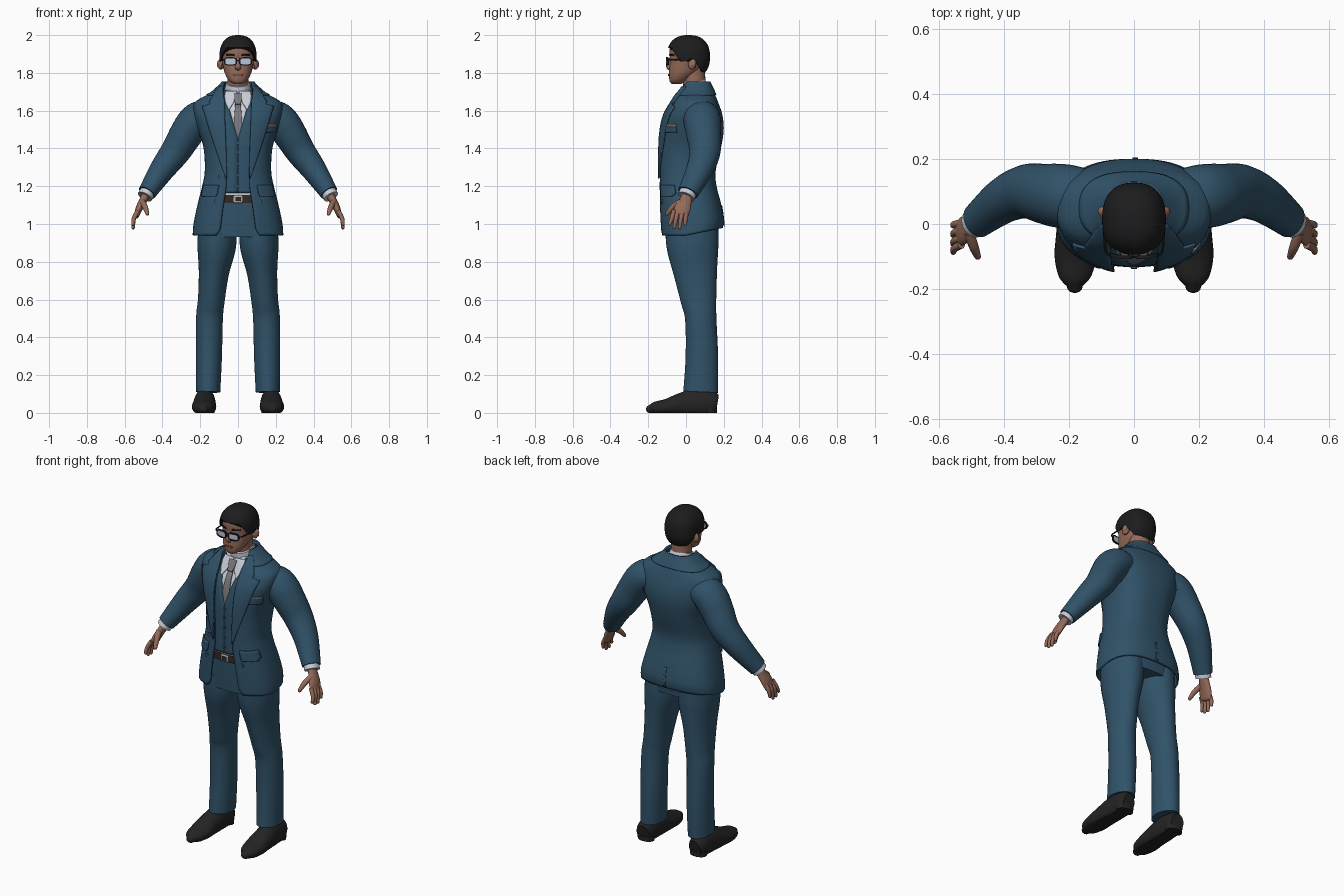
import bpy, bmesh, math
from mathutils import Vector

if "Cube" in bpy.data.objects:
    bpy.data.objects.remove(bpy.data.objects["Cube"])


def material(name, r, g, b):
    m = bpy.data.materials.new(name)
    m.diffuse_color = (r, g, b, 1)
    m.use_nodes = True
    m.node_tree.nodes["Principled BSDF"].inputs["Base Color"].default_value = m.diffuse_color
    return m


SUIT = material("suit_blue", .030, .085, .140)
SKIN = material("skin", .30, .145, .10)
HAIR = material("hair_black", .012, .012, .013)
SHOE = material("shoe_black", .018, .017, .017)
SHIRT = material("shirt_white", .58, .61, .68)
TIE = material("tie_grey", .19, .19, .205)
LENS = material("lens_pale_blue", .50, .58, .70)
BELT = material("belt_brown", .03, .022, .02)
METAL = material("buckle_grey", .45, .45, .45)
LIP = material("lip_brown", .20, .075, .06)


def smooth(keys, n=6):
    """Catmull-Rom interpolation of rows of numbers."""
    out = []
    for i in range(len(keys) - 1):
        a, b, c, d = (keys[max(i - 1, 0)], keys[i], keys[i + 1], keys[min(i + 2, len(keys) - 1)])
        for k in range(n):
            t = k / n
            out.append([.5 * (2 * q + (r - p) * t + (2 * p - 5 * q + 4 * r - s) * t * t
                              + (3 * q - p - 3 * r + s) * t ** 3) for p, q, r, s in zip(a, b, c, d)])
    return out + [list(keys[-1])]


def lerp(rows, z):
    """Linear lookup in rows sorted by their first number."""
    if z <= rows[0][0]:
        return rows[0][1:]
    for a, b in zip(rows, rows[1:]):
        if z <= b[0]:
            t = (z - a[0]) / (b[0] - a[0])
            return [p + (q - p) * t for p, q in zip(a[1:], b[1:])]
    return rows[-1][1:]


def skin(name, rings, mat, closed=True, cap=True, mirror=False, thick=0, offset=-1):
    """Join rings of points into one surface."""
    bm = bmesh.new()
    rv = [[bm.verts.new(p) for p in r] for r in rings]
    n = len(rv[0])
    for a, b in zip(rv, rv[1:]):
        for i in range(n if closed else n - 1):
            j = (i + 1) % n
            bm.faces.new((a[i], a[j], b[j], b[i]))
    if closed and cap:
        bm.faces.new(rv[0][::-1])
        bm.faces.new(rv[-1])
    me = bpy.data.meshes.new(name)
    bm.to_mesh(me)
    bm.free()
    me.materials.append(mat)
    ob = bpy.data.objects.new(name, me)
    bpy.context.collection.objects.link(ob)
    if thick:
        s = ob.modifiers.new("thickness", "SOLIDIFY")
        s.thickness, s.offset = thick, offset
    if mirror:
        ob.modifiers.new("mirror", "MIRROR")
    return ob


def loft(name, keys, mat, mirror=True, ref=(0, 1, 0), tip=False, sides=24, floor=None):
    """Tube through rows of x, y, z, radius along ref, radius across."""
    rows = smooth(keys)
    pts = [Vector(r[:3]) for r in rows]
    rings = []

    def ring(c, t, ra, rb):
        u = Vector(ref)
        u = (u - t * u.dot(t)).normalized()
        v = t.cross(u)
        r = [c + u * ra * math.cos(2 * math.pi * i / sides) + v * rb * math.sin(2 * math.pi * i / sides)
             for i in range(sides)]
        if floor is not None:
            for p in r:
                p.z = max(p.z, floor)
        rings.append(r)
    for i, r in enumerate(rows):
        t = (pts[min(i + 1, len(pts) - 1)] - pts[max(i - 1, 0)]).normalized()
        ring(pts[i], t, r[3], r[4])
    if tip:
        for k in (30, 55, 80):
            s, c = math.sin(math.radians(k)), math.cos(math.radians(k))
            ring(pts[-1] + t * min(r[3], r[4]) * s, t, r[3] * c, r[4] * c)
    return skin(name, rings, mat, mirror=mirror)


def shell(name, keys, z0, z1, mat, inset=0, gap=None, n=2.5, thick=0, steps=40, sides=64, rise=0):
    """Body wrap from rows of z, half width, front y, back y, with an optional front opening."""
    rows, rings = smooth(keys), []
    for k in range(steps + 1):
        z = z0 + (z1 - z0) * k / steps
        rx, yf, yb = lerp(rows, z)
        rx, ry, cy = rx - inset, (yb - yf) / 2 - inset, (yf + yb) / 2
        g = min(max(lerp(gap, z)[0], .0005), rx * .95) if gap else 0
        a0 = math.asin((g / rx) ** (n / 2))
        m = sides - 1 if gap else sides
        ring = []
        for i in range(sides):
            a = a0 + (2 * math.pi - 2 * a0) * i / m
            s, c = math.sin(a), math.cos(a)
            x = rx * math.copysign(abs(s) ** (2 / n), s)
            y = cy - ry * math.copysign(abs(c) ** (2 / n), c)
            ring.append((x, y, z + rise * max(0, y) * min(1, max(0, (1.1 - z) / .15))))
        rings.append(ring)
    return skin(name, rings, mat, closed=not gap, thick=thick)


def strip(name, keys, rows, mat, inset=0, mirror=False, side=1, thick=.006, n=2.5, cols=8):
    """Plate hugging a body wrap, from rows of z, x start, x end."""
    sec, rings = smooth(keys), []
    fine = [[p + (q - p) * k / 4 for p, q in zip(a, b)] for a, b in zip(rows, rows[1:]) for k in range(4)]
    for z, xa, xb in fine + [list(rows[-1])]:
        rx, yf, yb = lerp(sec, z)
        rx, ry, cy = rx - inset, (yb - yf) / 2 - inset, (yf + yb) / 2
        ring = []
        for i in range(cols + 1):
            x = xa + (xb - xa) * i / cols
            ring.append((x, cy - side * ry * max(0, 1 - abs(x / rx) ** n) ** (1 / n), z))
        rings.append(ring)
    return skin(name, rings, mat, closed=False, mirror=mirror, thick=thick, offset=1)


def button(name, x, z, mat, r=.009, inset=0):
    rx, yf, yb = lerp(smooth(BODY), z)
    ry = (yb - yf) / 2
    y = (yf + yb) / 2 - ry * (1 - abs(x / rx) ** 2.5) ** .4 + inset
    loft(name, [(x, y + .006, z, r, r), (x, y - .006, z, r, r)], mat, False, (0, 0, 1), sides=12)


# Torso wrap: z, half width, front y, back y
BODY = [(.94, .24, -.137, .195), (1.0, .235, -.14, .2), (1.1, .215, -.143, .187), (1.2, .19, -.143, .162),
        (1.28, .176, -.143, .157), (1.4, .182, -.143, .185), (1.5, .212, -.135, .2), (1.58, .235, -.115, .192),
        (1.64, .232, -.08, .172), (1.67, .19, -.063, .16), (1.70, .135, -.045, .147), (1.75, .08, -.015, .122)]
OPEN = [(.94, .115), (.97, .095), (1.1, .078), (1.2, .062), (1.4, .064), (1.6, .072), (1.75, .08)]
VEE = [(1.1, 0), (1.45, 0), (1.66, .06), (1.75, .065)]

# Jacket, waistcoat, shirt and hips
shell("jacket", BODY, .94, 1.75, SUIT, 0, OPEN, thick=.01, steps=60, rise=.2)
shell("jacket_collar", BODY, 1.685, 1.755, SUIT, -.008, [(1.6, .095), (1.8, .07)], thick=.01, steps=10)
shell("waistcoat", BODY, 1.165, 1.71, SUIT, .011, VEE, thick=.006)
shell("shirt", BODY, 1.15, 1.71, SHIRT, .024)
shell("trouser_hips", BODY, .93, 1.17, SUIT, .028)
shell("belt", BODY, 1.11, 1.153, BELT, .021, steps=4)
strip("buckle", BODY, [(1.112, -.024, .024), (1.152, -.024, .024)], METAL, .02)
strip("buckle_centre", BODY, [(1.121, -.014, .016), (1.143, -.014, .016)], BELT, .013, thick=.003)
strip("lapel", BODY, [(1.24, .059, .064), (1.35, .06, .10), (1.5, .066, .15), (1.62, .07, .187),
                      (1.632, .07, .145), (1.64, .07, .152), (1.68, .075, .13), (1.725, .08, .095)],
      SUIT, -.001, True, thick=.008)
strip("hip_pocket_flap", BODY, [(1.145, .115, .185), (1.16, .108, .19), (1.205, .10, .178)], SUIT, 0, True, thick=.008)
strip("breast_pocket", BODY, [(1.485, .145, .195), (1.515, .14, .2)], SUIT, 0, thick=.008)
strip("pocket_square", BODY, [(1.515, .142, .2), (1.53, .145, .2)], TIE, 0, thick=.007)
strip("back_vent", BODY, [(.985, .012, -.004), (1.1, .008, -.004)], SUIT, 0, side=-1, thick=.004)
for x, z in ((-.095, 1.25), (-.115, 1.12), (.115, 1.12)):
    button("jacket_button", x, z, SUIT, .012)
for z in (1.2, 1.26, 1.32, 1.38, 1.43):
    button("waistcoat_button", 0, z, SUIT, .009, .011)

# Shirt collar and tie
loft("shirt_collar", [(0, .058, 1.675, .082, .078), (0, .045, 1.715, .075, .07), (0, .036, 1.745, .068, .063)],
     SHIRT, False)
strip("collar_point", BODY, [(1.605, .045, .05), (1.64, .024, .066), (1.675, .008, .07), (1.70, .005, .065)],
      SHIRT, .016, True)
strip("tie_blade", BODY, [(1.44, -.003, .003), (1.47, -.027, .027), (1.64, -.014, .014)], TIE, .02)
strip("tie_knot", BODY, [(1.632, -.013, .013), (1.66, -.022, .022), (1.69, -.022, .022)], TIE, .012, thick=.009)

# Sleeves, cuffs and hands
loft("sleeve", [(.13, .08, 1.56, .085, .07), (.19, .083, 1.563, .097, .09), (.232, .087, 1.535, .098, .093),
                (.275, .093, 1.475, .092, .088), (.33, .1, 1.385, .083, .079), (.40, .073, 1.29, .071, .067),
                (.482, .01, 1.165, .055, .048)], SUIT, sides=32)
loft("shirt_cuff", [(.47, .02, 1.185, .045, .04), (.493, .001, 1.145, .046, .041)], SHIRT)
loft("palm", [(.482, .008, 1.165, .028, .024), (.502, -.002, 1.125, .033, .021), (.522, -.018, 1.085, .043, .019),
              (.537, -.03, 1.045, .041, .014)], SKIN, tip=True)
for y0, y1, z in ((-.064, -.086, 1.0), (-.042, -.062, .982), (-.019, -.034, .98), (.002, -.005, 1.0)):
    loft("finger", [(.53, y0, 1.07, .012, .012), (.551, (y0 + y1) / 2, 1.03, .0115, .0115),
                    (.555, y1, z, .009, .009)], SKIN, tip=True, sides=12)
loft("thumb", [(.508, -.025, 1.12, .016, .016), (.492, -.07, 1.09, .015, .015), (.48, -.1, 1.055, .010, .010)],
     SKIN, tip=True, sides=12, ref=(1, 0, 0))
for k in range(3):
    c = Vector((.465 - .012 * k, .068 + .012 * k, 1.205 + .022 * k))
    loft("sleeve_button", [(*c, .007, .007), (*(c + Vector((.004, .012, .002))), .007, .007)], SUIT,
         ref=(0, 0, 1), sides=10)

# Trouser legs and shoes
loft("trouser_leg", [(.158, .078, .11, .092, .064), (.154, .084, .3, .086, .069), (.151, .078, .5, .083, .071),
                     (.141, .066, .6, .095, .071), (.128, .05, .74, .115, .08), (.113, .035, .88, .137, .102),
                     (.108, .03, 1.0, .14, .10)], SUIT, sides=40)
loft("shoe", [(.172, .163, .045, .05, .04), (.174, .13, .05, .068, .053), (.176, .05, .05, .08, .057),
              (.178, -.03, .042, .062, .061), (.18, -.1, .03, .045, .064), (.182, -.16, .025, .035, .05),
              (.182, -.19, .02, .022, .025)], SHOE, ref=(0, 0, 1), tip=True, floor=0, sides=32)
loft("shoe_heel", [(.174, .13, 0, .035, .05), (.174, .13, .03, .035, .054)], SHOE)

# Neck and head: z, half width, front y, back y
HEAD = [(1.742, .022, -.075, -.025), (1.755, .044, -.086, 0), (1.785, .064, -.09, .04), (1.82, .076, -.089, .085),
        (1.86, .083, -.084, .1), (1.91, .084, -.087, .105), (1.95, .076, -.08, .1), (1.98, .05, -.05, .075)]
loft("neck", [(0, .06, 1.66, .062, .058), (0, .045, 1.74, .06, .056), (0, .04, 1.83, .06, .058)], SKIN, False)
shell("head", HEAD, 1.742, 1.98, SKIN, n=2.2, sides=48)
strip("mouth", HEAD, [(1.784, -.018, .018), (1.789, -.027, .027), (1.795, -.02, .02)], LIP, n=2.2, thick=.004)
strip("eyebrow", HEAD, [(1.89, .018, .062), (1.899, .02, .06)], HAIR, mirror=True, n=2.2, thick=.004)
loft("nose", [(0, -.078, 1.885, .008, .008), (0, -.087, 1.855, .010, .010), (0, -.092, 1.833, .013, .016),
              (0, -.086, 1.82, .008, .013)], SKIN, False, tip=True, sides=16)
loft("ear", [(.078, .03, 1.845, .02, .028), (.088, .034, 1.848, .022, .032), (.095, .038, 1.85, .016, .026)],
     SKIN, tip=True, sides=16)

# Hair cap with a hairline that drops behind the ears
HAIRLINE = [(0, .42), (38, .40), (55, .1), (66, -.2), (84, -.2), (98, -.05), (115, -.35), (130, -.62), (180, -.7)]
rings = []
for k in range(1, 25):
    ring = []
    for i in range(64):
        a = 2 * math.pi * i / 64
        low = math.acos(lerp(HAIRLINE, math.degrees(min(a, 2 * math.pi - a)))[0])
        f = low * (1 - (k - 1) / 23.3)
        d = Vector((math.sin(f) * math.sin(a), -math.sin(f) * math.cos(a), math.cos(f)))
        d /= sum(abs(q) ** 2.4 for q in d) ** (1 / 2.4)
        ring.append((.098 * d.x, .013 + .114 * d.y, 1.885 + .115 * d.z))
    rings.append(ring)
skin("hair", rings, HAIR, thick=.0, cap=True)

# Glasses: lenses, rims, bridge and temples
oval = []
for i in range(24):
    s, c = math.sin(2 * math.pi * i / 24), math.cos(2 * math.pi * i / 24)
    oval.append((.04 + .031 * math.copysign(abs(c) ** .6, c), .019 * math.copysign(abs(s) ** .6, s) + 1.861))
skin("lens", [[(x, y + max(0, x - .04) * .25, z) for x, z in oval] for y in (-.1, -.104)], LENS, mirror=True)
rim = []
for i in range(25):
    x, z = oval[i % 24]
    q = Vector((x - .04, z - 1.861)).normalized() * .0035
    y = -.102 + max(0, x - .04) * .25
    rim.append([(x + q.x, y + .005, z + q.y), (x + q.x, y - .005, z + q.y),
                (x - q.x, y - .005, z - q.y), (x - q.x, y + .005, z - q.y)])
skin("glasses_rim", rim, HAIR, cap=False, mirror=True)
loft("glasses_bridge", [(-.013, -.102, 1.866, .003, .003), (.013, -.102, 1.866, .003, .003)], HAIR, False, sides=8)
loft("glasses_temple", [(.07, -.097, 1.869, .004, .004), (.086, -.085, 1.869, .004, .004),
                        (.091, -.03, 1.869, .004, .004), (.092, .035, 1.866, .004, .004)], HAIR,
     ref=(0, 0, 1), sides=8)

# Smooth shading with crisp edges
for ob in bpy.context.scene.objects:
    ob.select_set(True)
    bpy.context.view_layer.objects.active = ob
bpy.ops.object.shade_smooth_by_angle(angle=math.radians(40))
